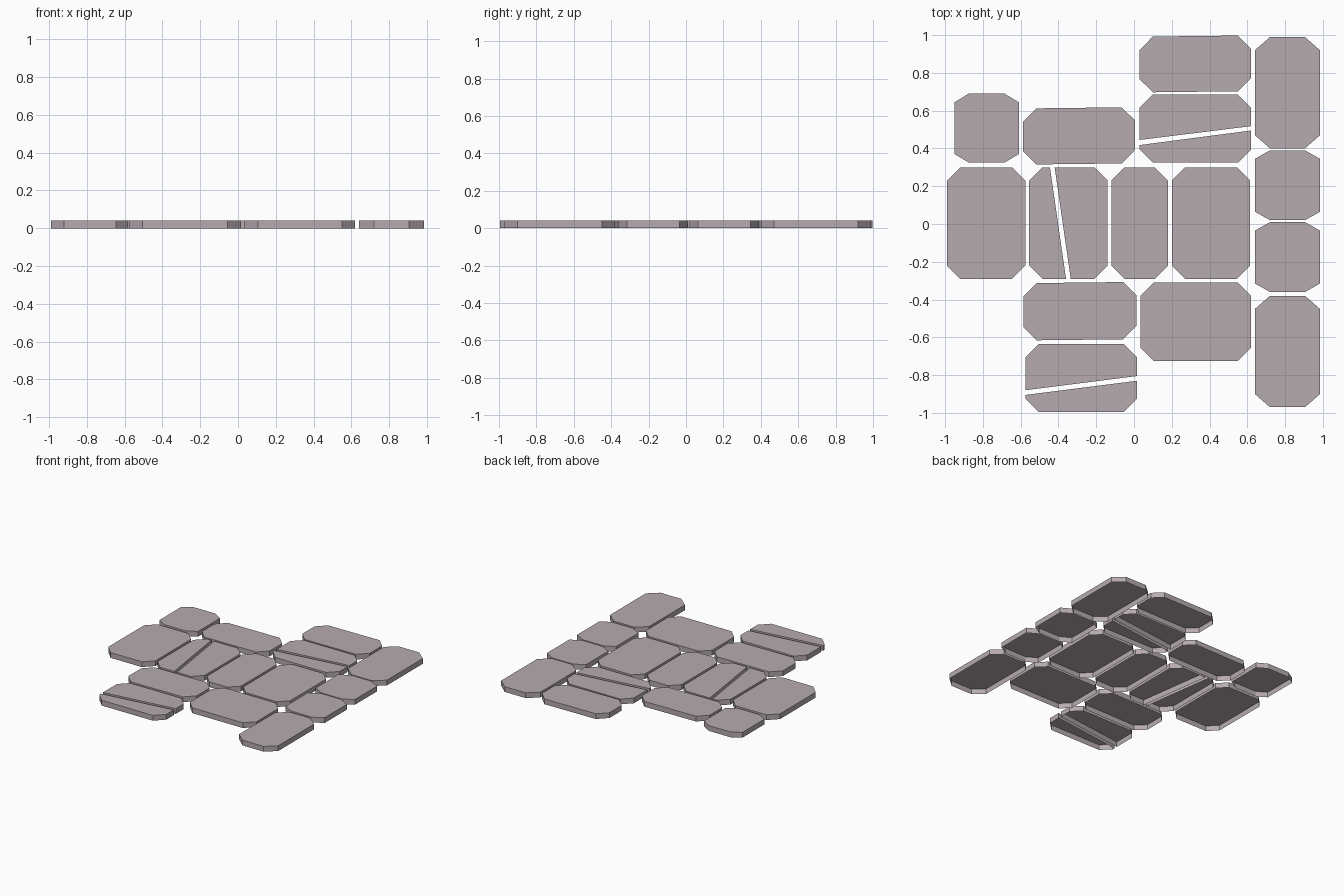
import bpy
import bmesh
from mathutils import Vector

cube = bpy.data.objects.get("Cube")
if cube:
    bpy.data.objects.remove(cube, do_unlink=True)

HEIGHT = 0.042

stone = bpy.data.materials.new("mauve grey stone")
stone.use_nodes = True
stone.diffuse_color = (0.47, 0.41, 0.435, 1)
stone.node_tree.nodes["Principled BSDF"].inputs["Base Color"].default_value = stone.diffuse_color


def slab(name, x0, x1, y0, y1, cx=0.07, cy=0.07, tilt=0.0, cut=None):
    """Open-bottomed slab with clipped corners; cut = (point, point), keeping the left side."""
    mid = (x0 + x1) / 2
    outline = [(x0 + cx, y0), (x1 - cx, y0), (x1, y0 + cy), (x1, y1 - cy),
               (x1 - cx, y1), (x0 + cx, y1), (x0, y1 - cy), (x0, y0 + cy)]
    bm = bmesh.new()
    bm.faces.new([bm.verts.new((x, y + tilt * (x - mid), HEIGHT)) for x, y in outline])
    if cut:
        a, b = (Vector((*p, HEIGHT)) for p in cut)
        d = b - a
        bmesh.ops.bisect_plane(bm, geom=bm.verts[:] + bm.edges[:] + bm.faces[:],
                               plane_co=a, plane_no=(d.y, -d.x, 0), clear_outer=True)
    # side walls hang from the rim of the top
    rim = bmesh.ops.extrude_edge_only(bm, edges=bm.edges[:])["geom"]
    for v in rim:
        if isinstance(v, bmesh.types.BMVert):
            v.co.z = 0
    bmesh.ops.recalc_face_normals(bm, faces=bm.faces[:])
    bm.normal_update()
    top = max(bm.faces, key=lambda f: f.calc_center_median().z)
    if top.normal.z < 0:
        bmesh.ops.reverse_faces(bm, faces=bm.faces[:])
    mesh = bpy.data.meshes.new(name)
    bm.to_mesh(mesh)
    bm.free()
    mesh.materials.append(stone)
    bpy.context.collection.objects.link(bpy.data.objects.new(name, mesh))


def cracked_slab(name, box, first, second, **kw):
    """Two slab pieces on either side of a slanted crack."""
    slab(name + "_piece_a", *box, cut=first, **kw)
    slab(name + "_piece_b", *box, cut=second[::-1], **kw)


# right-hand column
for name, y0, y1, cy in [("back", 0.40, 0.99, 0.07), ("upper_middle", 0.02, 0.39, 0.045),
                         ("lower_middle", -0.36, 0.01, 0.045), ("front", -0.97, -0.38, 0.07)]:
    slab("column_slab_" + name, 0.64, 0.985, y0, y1, 0.08, cy)

# middle row
for name, x0, x1 in [("left", -0.99, -0.575), ("centre", -0.12, 0.18), ("right", 0.20, 0.615)]:
    slab("row_slab_" + name, x0, x1, -0.29, 0.30)
cracked_slab("row_slab_cracked", (-0.555, -0.14, -0.29, 0.30),
             ((-0.36, -0.29), (-0.445, 0.30)), ((-0.335, -0.29), (-0.42, 0.30)))

# back slabs
slab("corner_slab", -0.95, -0.61, 0.325, 0.69, 0.075, 0.045)
slab("back_slab_left", -0.587, 0.005, 0.318, 0.615, tilt=0.012)
slab("back_slab_right", 0.03, 0.62, 0.70, 0.995, tilt=0.012)
cracked_slab("back_slab_cracked", (0.03, 0.62, 0.325, 0.685),
             ((0.03, 0.445), (0.62, 0.518)), ((0.03, 0.418), (0.62, 0.495)))

# front slabs
slab("front_slab_right", 0.035, 0.62, -0.725, -0.31)
slab("front_slab_left", -0.585, 0.012, -0.613, -0.31, tilt=0.012)
cracked_slab("front_slab_cracked", (-0.575, 0.015, -0.995, -0.635),
             ((-0.575, -0.88), (0.015, -0.805)), ((-0.575, -0.905), (0.015, -0.83)))
